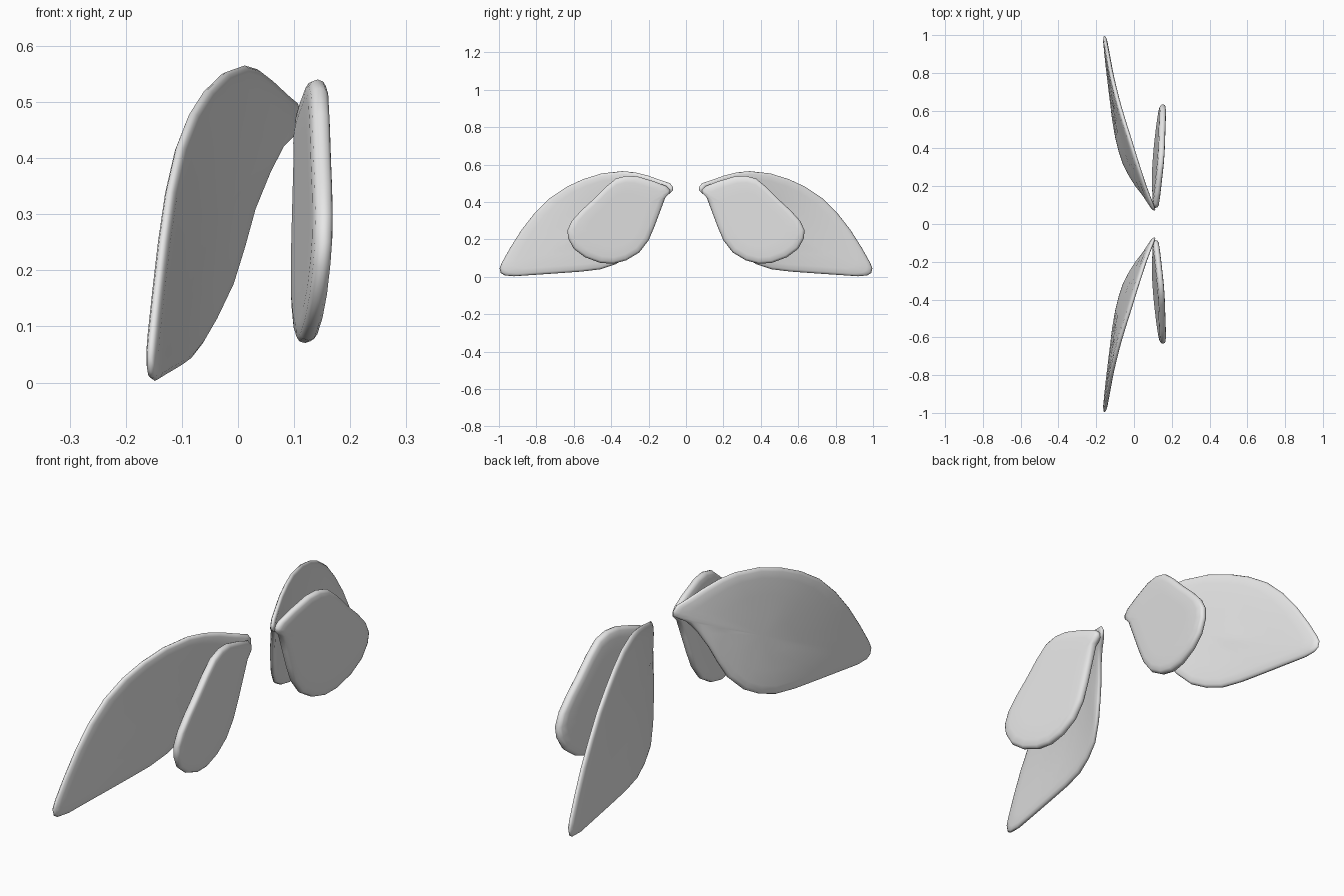
import bpy, bmesh

cube = bpy.data.objects.get("Cube")
if cube:
    bpy.data.objects.remove(cube, do_unlink=True)

# One plain grey material
grey = bpy.data.materials.new("plain grey")
grey.use_nodes = True
grey.diffuse_color = (0.8, 0.8, 0.8, 1)
grey.node_tree.nodes["Principled BSDF"].inputs["Base Color"].default_value = (0.8, 0.8, 0.8, 1)


def lerp(table, y):
    """Piecewise linear lookup in a list of (y, value)."""
    if y <= table[0][0]:
        return table[0][1]
    for (a, va), (b, vb) in zip(table, table[1:]):
        if y <= b:
            return va + (vb - va) * (y - a) / (b - a)
    return table[-1][1]


# Edge outlines as (y, z), from the root out to the tip
BIG_TOP = [(0.07, 0.48), (0.085, 0.5), (0.13, 0.515), (0.2, 0.54), (0.27, 0.558), (0.34, 0.565),
           (0.45, 0.553), (0.55, 0.522), (0.64, 0.48), (0.73, 0.42), (0.81, 0.34),
           (0.88, 0.25), (0.94, 0.155), (0.985, 0.075), (0.997, 0.045)]
BIG_LOW = [(0.07, 0.462), (0.085, 0.447), (0.115, 0.428), (0.15, 0.38), (0.185, 0.31), (0.215, 0.24),
           (0.25, 0.17), (0.31, 0.105), (0.38, 0.066), (0.46, 0.04), (0.56, 0.028),
           (0.7, 0.018), (0.82, 0.01), (0.92, 0.003), (0.97, 0.008), (0.99, 0.02)]
SMALL_TOP = [(0.085, 0.465), (0.105, 0.485), (0.17, 0.51), (0.26, 0.537), (0.32, 0.54), (0.375, 0.525),
             (0.43, 0.48), (0.5, 0.41), (0.56, 0.355), (0.61, 0.3), (0.634, 0.25)]
SMALL_LOW = [(0.085, 0.45), (0.11, 0.425), (0.14, 0.345), (0.17, 0.265), (0.2, 0.195), (0.25, 0.13),
             (0.32, 0.088), (0.39, 0.07), (0.46, 0.075), (0.54, 0.105), (0.6, 0.15), (0.63, 0.205)]

# Sideways position of the upper and lower edges of the large wing
BIG_X_TOP = [(0.07, 0.108), (0.2, 0.058), (0.33, 0.015), (0.45, -0.022), (0.6, -0.07),
             (0.7, -0.097), (0.8, -0.12), (0.9, -0.138), (1.0, -0.157)]
BIG_X_LOW = [(0.07, 0.108), (0.1, 0.09), (0.15, 0.055), (0.2, 0.013), (0.3, -0.045), (0.4, -0.077),
             (0.5, -0.1), (0.6, -0.112), (0.8, -0.135), (1.0, -0.157)]


def big_sheet(y, z):
    low, top = lerp(BIG_LOW, y), lerp(BIG_TOP, y)
    t = min(1, max(0, (z - low) / (top - low)))
    a, b = lerp(BIG_X_LOW, y), lerp(BIG_X_TOP, y)
    return a + (b - a) * t


def small_sheet(y, z):
    return 0.0775 + 0.095 * y + 0.063 * z


# Pillow cross-section: (scale of outline, share of half thickness)
RINGS = [(1.0, 0.0), (0.985, 0.55), (0.95, 0.85), (0.85, 1.0), (0.6, 1.0), (0.3, 1.0)]


def wing(name, top, low, centre, sheet, half, side):
    """Rounded thin panel following a curved sheet; side = +1 back, -1 front."""
    outline = top + low[::-1]
    n = len(outline)
    cy, cz = centre
    bm = bmesh.new()

    def vert(y, z, off):
        return bm.verts.new((sheet(y, z) + off, side * y, z))

    rim = [vert(y, z, 0) for y, z in outline]
    for face_dir in (1, -1):
        prev = rim
        for s, h in RINGS[1:]:
            ring = [vert(cy + (y - cy) * s, cz + (z - cz) * s, face_dir * h * half)
                    for y, z in outline]
            for i in range(n):
                j = (i + 1) % n
                bm.faces.new((prev[i], prev[j], ring[j], ring[i]))
            prev = ring
        mid = vert(cy, cz, face_dir * half)
        for i in range(n):
            bm.faces.new((prev[i], prev[(i + 1) % n], mid))
    bmesh.ops.recalc_face_normals(bm, faces=bm.faces)
    for f in bm.faces:
        f.smooth = True
    mesh = bpy.data.meshes.new(name)
    bm.to_mesh(mesh)
    bm.free()
    mesh.materials.append(grey)
    obj = bpy.data.objects.new(name, mesh)
    bpy.context.collection.objects.link(obj)


# Two mirrored pairs of wings
for label, side in (("back", 1), ("front", -1)):
    wing("large_wing_" + label, BIG_TOP, BIG_LOW, (0.42, 0.29), big_sheet, 0.013, side)
    wing("small_wing_" + label, SMALL_TOP, SMALL_LOW, (0.36, 0.3), small_sheet, 0.018, side)
